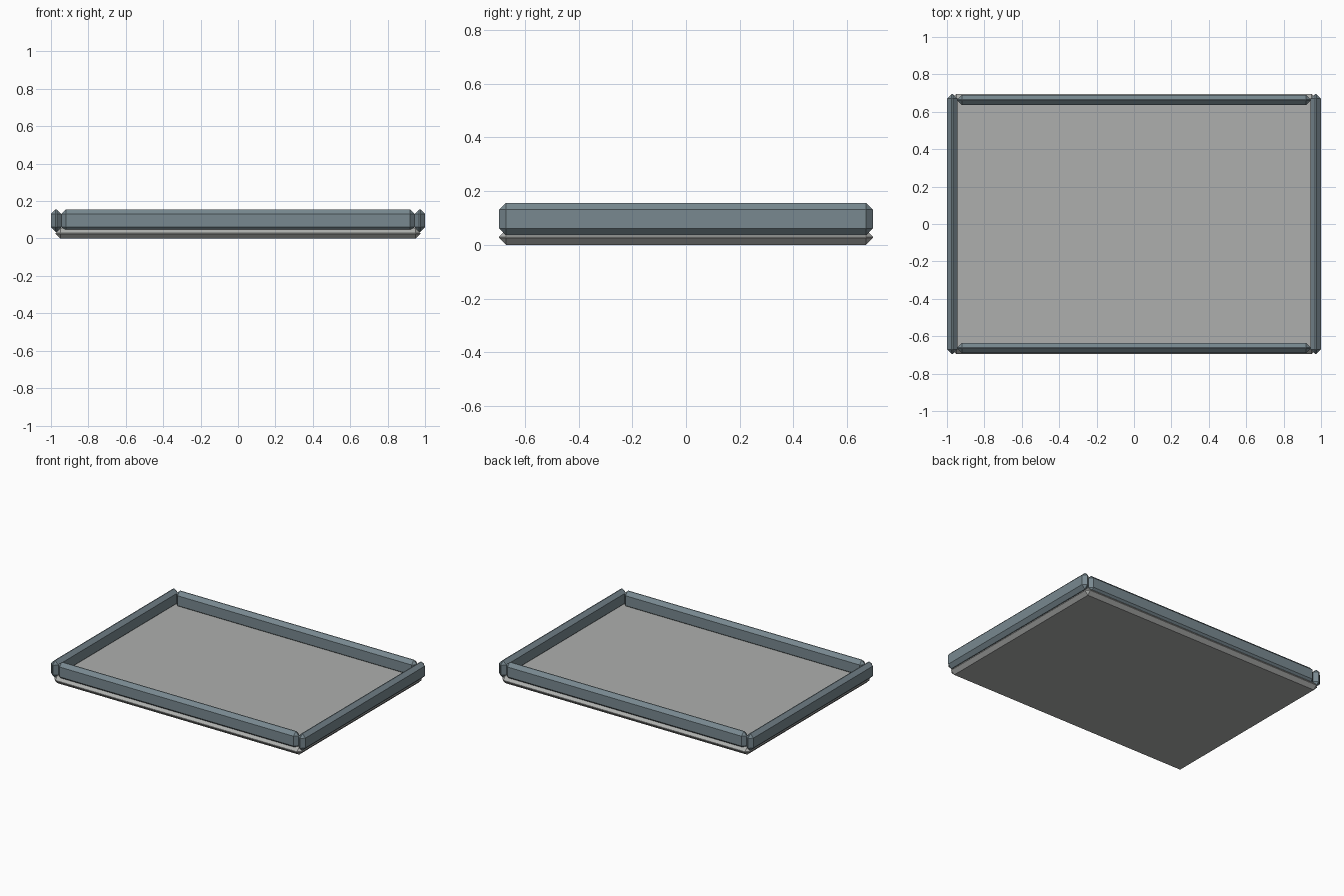
import bpy

if "Cube" in bpy.data.objects:
    bpy.data.objects.remove(bpy.data.objects["Cube"])


def material(name, color):
    m = bpy.data.materials.new(name)
    m.diffuse_color = color
    m.use_nodes = True
    m.node_tree.nodes["Principled BSDF"].inputs["Base Color"].default_value = m.diffuse_color
    return m


def chamfered_box(name, centre, size, chamfer, mat):
    """Box with flat single-segment chamfers on every edge."""
    bpy.ops.mesh.primitive_cube_add(size=1, location=centre)
    ob = bpy.context.object
    ob.name = name
    ob.scale = size
    bpy.ops.object.transform_apply(location=False, rotation=False, scale=True)
    bev = ob.modifiers.new("chamfer", 'BEVEL')
    bev.width = chamfer
    bev.segments = 1
    bev.limit_method = 'ANGLE'
    ob.data.materials.append(mat)
    return ob


panel_mat = material("panel_grey", (0.42, 0.43, 0.42, 1))
rail_mat = material("rail_blue_grey", (0.19, 0.25, 0.28, 1))

RAIL_W, RAIL_H, RAIL_Z = 0.056, 0.12, 0.096

# flat tray floor
chamfered_box("tray_floor", (0, 0, 0.0275), (1.95, 1.39, 0.055), 0.025, panel_mat)

# long rails at front and back, sitting between the side rails
for name, s in (("front_rail", -1), ("back_rail", 1)):
    chamfered_box(name, (0, s * 0.663, RAIL_Z), (1.89, RAIL_W, RAIL_H), 0.025, rail_mat)

# side rails running the full depth
for name, s in (("left_rail", -1), ("right_rail", 1)):
    chamfered_box(name, (s * 0.972, 0, RAIL_Z), (RAIL_W, 1.39, RAIL_H), 0.025, rail_mat)
